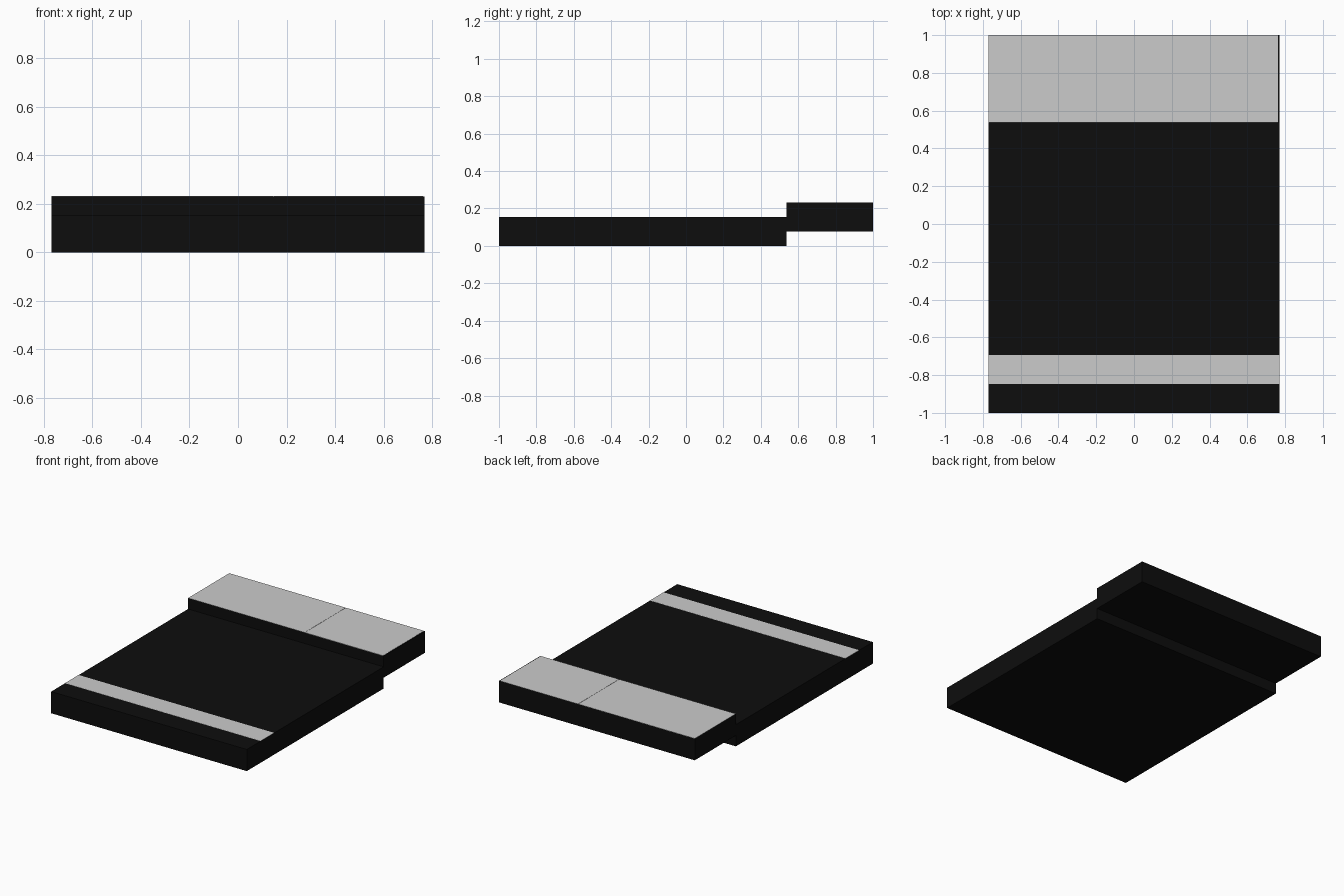
import bpy

if "Cube" in bpy.data.objects:
    bpy.data.objects.remove(bpy.data.objects["Cube"])

U = 2 / 26          # base module: model is 26 modules long
X = 10 * U          # half width
LIFT = 0.001        # grey panels sit just proud of the slabs

black = bpy.data.materials.new("black")
black.diffuse_color = (0.004, 0.004, 0.004, 1)
black.use_nodes = True
black.node_tree.nodes["Principled BSDF"].inputs["Base Color"].default_value = black.diffuse_color


def box(name, x, y, z, mat=None):
    """Axis-aligned box from (min, max) ranges."""
    bpy.ops.mesh.primitive_cube_add(
        size=1, location=[sum(r) / 2 for r in (x, y, z)])
    ob = bpy.context.object
    ob.name = name
    ob.scale = [r[1] - r[0] for r in (x, y, z)]
    bpy.ops.object.transform_apply(location=True, rotation=False, scale=True)
    if mat:
        ob.data.materials.append(mat)
    return ob


def panel(name, x, y, top):
    """Thin grey inlay on a top surface."""
    return box(name, x, y, (top - LIFT, top + LIFT))


# Low main slab and raised rear slab
box("main_slab", (-X, X), (-1, 7 * U), (0, 2 * U), black)
box("rear_slab", (-X, X), (7 * U, 1), (U, 3 * U), black)

# Grey stripe near the front
panel("front_stripe", (-X, X), (-11 * U, -9 * U), 2 * U)

# Two grey panels with a fine seam on the rear slab
panel("rear_panel_left", (-X, 0.147), (7 * U, 1), 3 * U)
panel("rear_panel_right", (0.149, X - 0.006), (7 * U, 1), 3 * U)
